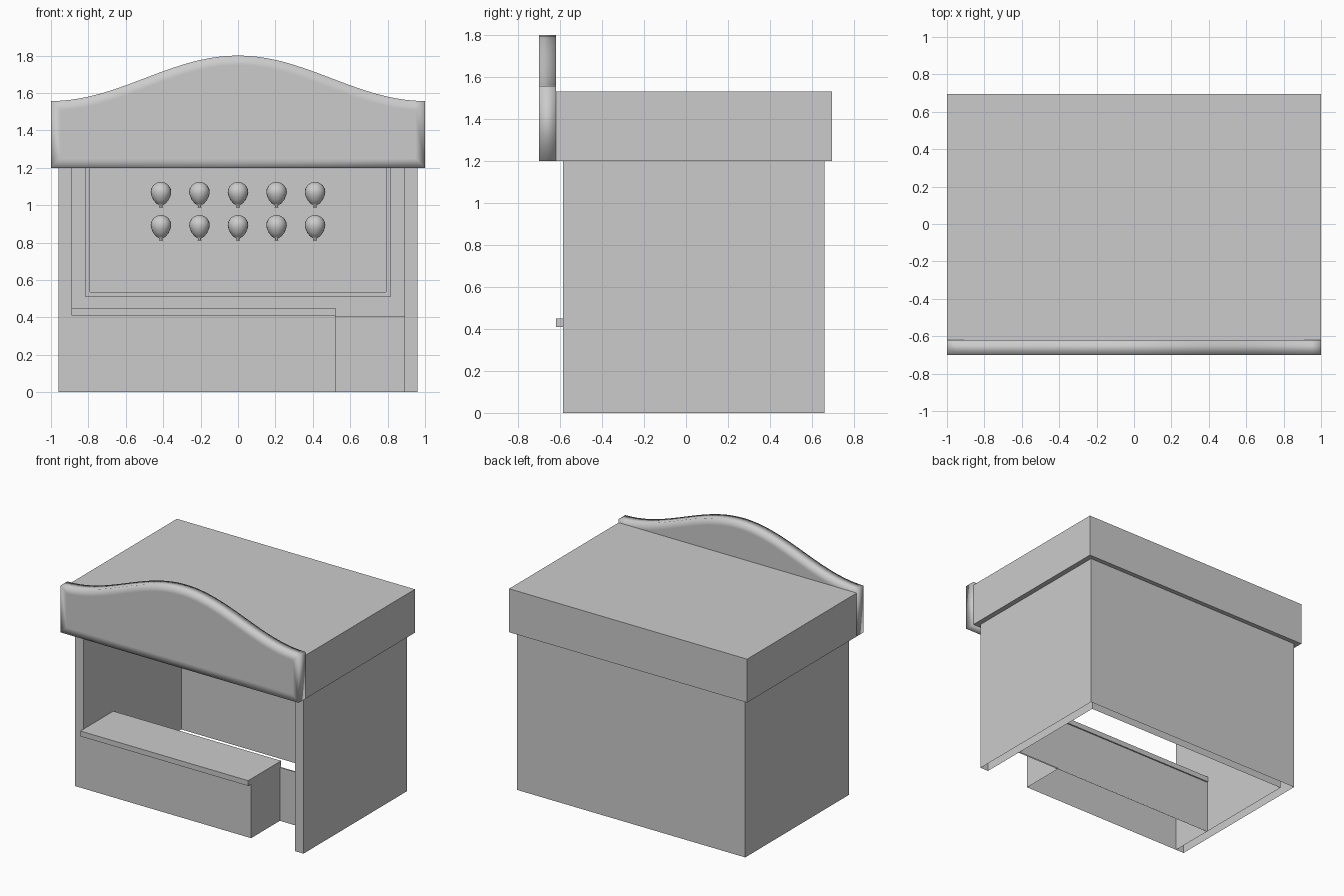
import bpy, bmesh, math
from mathutils import Matrix

cube = bpy.data.objects.get("Cube")
if cube:
    bpy.data.objects.remove(cube, do_unlink=True)

grey = bpy.data.materials.new("light_grey")
grey.use_nodes = True
colour = (0.6, 0.6, 0.6, 1)
grey.diffuse_color = colour
grey.node_tree.nodes["Principled BSDF"].inputs["Base Color"].default_value = colour


def finish(name, bm, smooth=False):
    bmesh.ops.recalc_face_normals(bm, faces=bm.faces)
    mesh = bpy.data.meshes.new(name)
    for face in bm.faces:
        face.smooth = smooth
    bm.to_mesh(mesh)
    bm.free()
    mesh.materials.append(grey)
    obj = bpy.data.objects.new(name, mesh)
    bpy.context.collection.objects.link(obj)
    return obj


def extrude_profile(points, vector):
    """Extrude a closed profile; returns the mesh with its start and end faces."""
    bm = bmesh.new()
    start = bm.faces.new([bm.verts.new(p) for p in points])
    made = bmesh.ops.extrude_face_region(bm, geom=[start], use_keep_orig=True)["geom"]
    end = next(g for g in made if isinstance(g, bmesh.types.BMFace) and len(g.verts) == len(points))
    bmesh.ops.translate(bm, verts=end.verts[:], vec=vector)
    return bm, start, end


def plan(name, outline, z0, z1, open_bottom=False):
    bm, bottom, top = extrude_profile([(x, y, z0) for x, y in outline], (0, 0, z1 - z0))
    bmesh.ops.recalc_face_normals(bm, faces=bm.faces)
    if open_bottom:
        bmesh.ops.delete(bm, geom=[bottom], context="FACES_ONLY")
    return finish(name, bm)


def box(name, x0, x1, y0, y1, z0, z1, open_bottom=False):
    return plan(name, [(x0, y0), (x1, y0), (x1, y1), (x0, y1)], z0, z1, open_bottom)


# Booth shell: two side walls and a back wall, open underneath
front, back, inner_back, inner_x, outer_x = -0.585, 0.66, 0.59, 0.89, 0.96
plan("walls", [(-outer_x, front), (-inner_x, front), (-inner_x, inner_back),
               (inner_x, inner_back), (inner_x, front), (outer_x, front),
               (outer_x, back), (-outer_x, back)], 0, 1.2, True)
box("roof", -1, 1, -0.62, 0.695, 1.2, 1.53)

# Counter and the low panel behind it that closes the side passage
box("counter_body", -inner_x, 0.52, front, -0.235, 0, 0.41, True)
box("counter_top", -inner_x, 0.52, -0.62, -0.225, 0.41, 0.45)
box("rear_panel", -inner_x, inner_x, -0.24, -0.23, 0, 0.405, True)

# Wavy sign board with softly shaded edges
steps = 40
xs = [1 - 2 * i / steps for i in range(steps + 1)]
outline = [(-1, -0.7, 1.2), (1, -0.7, 1.2)]
outline += [(x, -0.7, 1.557 + 0.1215 * (1 + math.cos(math.pi * x))) for x in xs]
bm, face_a, face_b = extrude_profile(outline, (0, 0.08, 0))
bmesh.ops.recalc_face_normals(bm, faces=bm.faces)
bmesh.ops.inset_individual(bm, faces=[face_a, face_b], thickness=0.05, use_even_offset=True)
finish("sign_board", bm, smooth=True)

# Target board with a narrow raised frame on the back wall
box("target_board", -0.79, 0.79, 0.57, inner_back, 0.535, 1.2)
plan_y = 0.555
for side in (-1, 1):
    a, b = sorted((side * 0.79, side * 0.815))
    box("frame_side", a, b, plan_y, inner_back, 0.51, 1.2)
box("frame_bottom", -0.79, 0.79, plan_y, inner_back, 0.51, 0.535)

# Balloons: a teardrop profile spun round, with a flared knot below
profile = [(0.0, 0.055), (0.022, 0.05), (0.041, 0.037), (0.052, 0.018), (0.055, 0),
           (0.051, -0.02), (0.041, -0.042), (0.026, -0.06), (0.006, -0.073),
           (0.011, -0.083), (0.0, -0.081)]


def balloon(x, z):
    bm = bmesh.new()
    verts = [bm.verts.new((r, 0, h)) for r, h in profile]
    edges = [bm.edges.new(pair) for pair in zip(verts, verts[1:])]
    bmesh.ops.spin(bm, geom=verts + edges, cent=(0, 0, 0), axis=(0, 0, 1),
                   angle=math.tau, steps=20, use_merge=True)
    bmesh.ops.remove_doubles(bm, verts=bm.verts, dist=0.0005)
    bm.transform(Matrix.Translation((x, 0.515, z)))
    finish("balloon", bm, smooth=True)


for row in range(2):
    for column in range(-2, 3):
        balloon(column * 0.206, 0.893 + row * 0.177)
